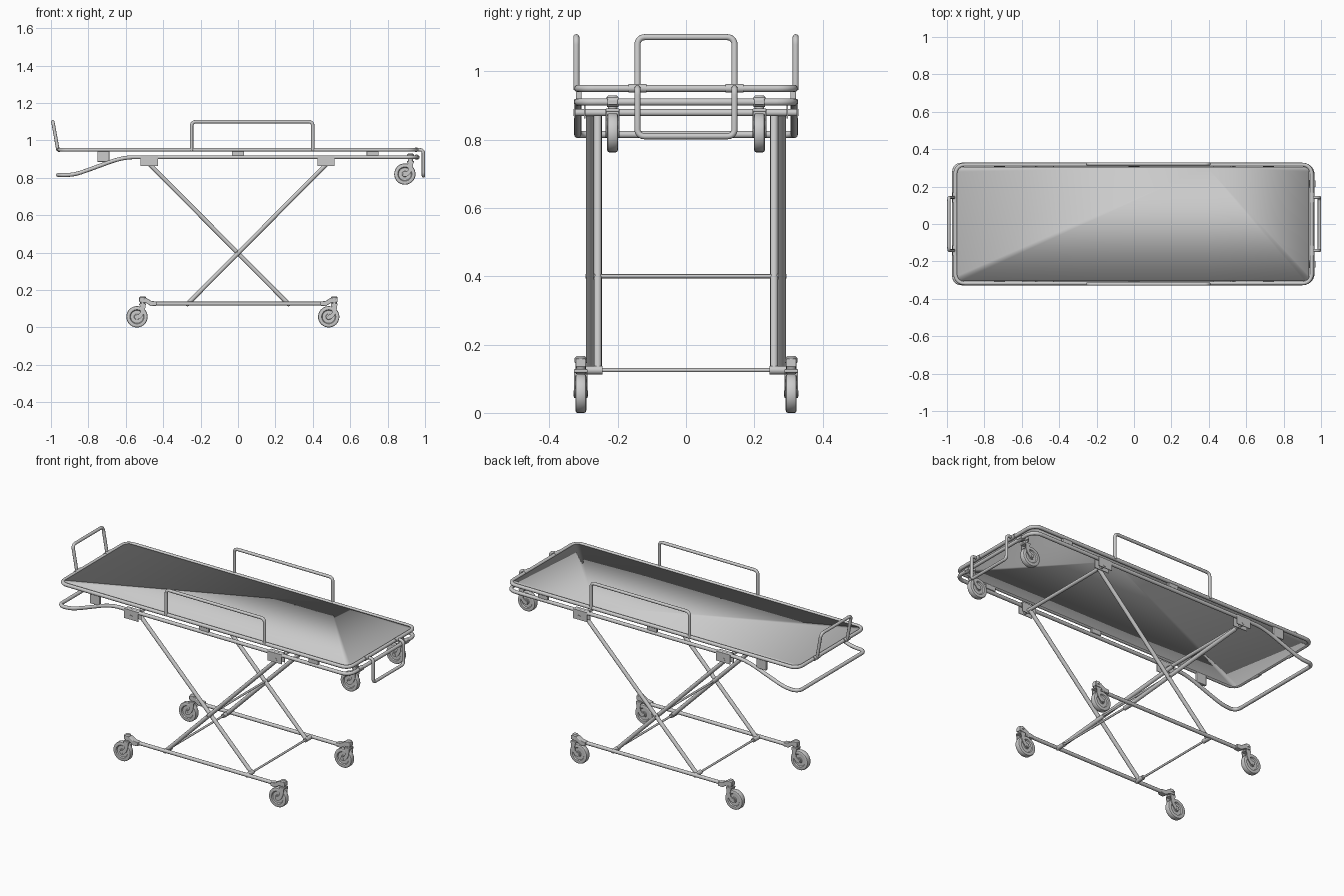
import bpy, bmesh, math
from mathutils import Vector

if "Cube" in bpy.data.objects:
    bpy.data.objects.remove(bpy.data.objects["Cube"])


def tube(name, pts, r, fillet=0.0, cyclic=False):
    """Round bar along a path whose corners are rounded off."""
    P = [Vector(p) for p in pts]
    n, out = len(P), []
    for i, p in enumerate(P):
        if fillet == 0 or (not cyclic and i in (0, n - 1)):
            out.append(p)
            continue
        a, b = P[i - 1] - p, P[(i + 1) % n] - p
        d = min(fillet, a.length * 0.48, b.length * 0.48)
        a, b = p + a.normalized() * d, p + b.normalized() * d
        for k in range(7):
            t = k / 6
            w = 2 * t * (1 - t) * 0.8
            den = (1 - t) ** 2 + w + t * t
            out.append((a * (1 - t) ** 2 + p * w + b * t * t) / den)
    cu = bpy.data.curves.new(name, 'CURVE')
    cu.dimensions = '3D'
    cu.bevel_depth, cu.bevel_resolution, cu.use_fill_caps = r, 4, True
    sp = cu.splines.new('POLY')
    sp.points.add(len(out) - 1)
    for q, v in zip(sp.points, out):
        q.co = (*v, 1)
    sp.use_cyclic_u = cyclic
    ob = bpy.data.objects.new(name, cu)
    bpy.context.collection.objects.link(ob)
    bpy.ops.object.select_all(action='DESELECT')
    bpy.context.view_layer.objects.active = ob
    ob.select_set(True)
    bpy.ops.object.convert(target='MESH')
    bpy.ops.object.shade_smooth_by_angle(angle=math.radians(40))
    return ob


def finish(name, bm, bevel=0.0, angle=40):
    bmesh.ops.recalc_face_normals(bm, faces=bm.faces)
    me = bpy.data.meshes.new(name)
    bm.to_mesh(me)
    bm.free()
    ob = bpy.data.objects.new(name, me)
    bpy.context.collection.objects.link(ob)
    if bevel:
        m = ob.modifiers.new('bevel', 'BEVEL')
        m.width, m.segments, m.limit_method = bevel, 3, 'ANGLE'
    bpy.ops.object.select_all(action='DESELECT')
    bpy.context.view_layer.objects.active = ob
    ob.select_set(True)
    bpy.ops.object.shade_smooth_by_angle(angle=math.radians(angle))
    return ob


def prism(name, outline, axis, lo, hi, bevel=0.0):
    """Extrude a 2D outline: axis 'y' uses (x, z), axis 'z' uses (x, y)."""
    bm = bmesh.new()
    place = (lambda u, v, w: (u, w, v)) if axis == 'y' else (lambda u, v, w: (u, v, w))
    f = bm.faces.new([bm.verts.new(place(u, v, lo)) for u, v in outline])
    ext = bmesh.ops.extrude_face_region(bm, geom=[f])['geom']
    step = Vector(place(0, 0, hi - lo))
    bmesh.ops.translate(bm, vec=step, verts=[g for g in ext if isinstance(g, bmesh.types.BMVert)])
    return finish(name, bm, bevel)


def box(name, x, y, z, sx, sy, sz, bevel=0.003):
    o = [(x - sx / 2, y - sy / 2), (x + sx / 2, y - sy / 2), (x + sx / 2, y + sy / 2), (x - sx / 2, y + sy / 2)]
    return prism(name, o, 'z', z - sz / 2, z + sz / 2, bevel)


def lathe(name, profile, centre, axis, seg=32):
    """Revolve (radius, height) pairs around y or z."""
    bm = bmesh.new()
    vs = [bm.verts.new((r, 0, h)) for r, h in profile]
    es = [bm.edges.new(e) for e in zip(vs, vs[1:])]
    bmesh.ops.spin(bm, geom=vs + es, cent=(0, 0, 0), axis=(0, 0, 1), angle=math.tau, steps=seg)
    bmesh.ops.remove_doubles(bm, verts=bm.verts, dist=1e-5)
    ob = finish(name, bm)
    ob.location = centre
    if axis == 'y':
        ob.rotation_euler.x = math.pi / 2
    return ob


def caster(name, x, y, z):
    """Swivel caster, positioned by its wheel centre."""
    half = [(0, .012), (.014, .012), (.016, .009), (.034, .009), (.038, .015), (.05, .016), (.055, .014), (.057, .010)]
    lathe(name + '_wheel', half + [(r, -h) for r, h in reversed(half)], (x, y, z), 'y')
    lathe(name + '_hub', [(0, .021), (.009, .021), (.009, -.021), (0, -.021)], (x, y, z), 'y', 16)
    # curved hook-shaped fork arms
    arm = [(-.012, -.005), (0, -.014), (.016, -.011), (.031, .006), (.042, .03), (.046, .064),
           (.014, .064), (.02, .04), (.016, .02), (.006, .012), (-.008, .009)]
    for s in (-1, 1):
        prism(name + '_fork', [(x + u, z + v) for u, v in arm], 'y', y + s * .018 - .002, y + s * .018 + .002)
    box(name + '_fork_crown', x + .03, y, z + .066, .036, .04, .01)
    lathe(name + '_swivel', [(0, 0), (.014, 0), (.014, .022), (.018, .024), (.018, .038), (.012, .043), (0, .043)],
          (x + .03, y, z + .066), 'z', 20)


def rounded(x0, x1, y0, y1, r, n=6):
    out = []
    for cx, cy, a in ((x1 - r, y1 - r, 0), (x0 + r, y1 - r, 90), (x0 + r, y0 + r, 180), (x1 - r, y0 + r, 270)):
        for k in range(n + 1):
            t = math.radians(a + 90 * k / n)
            out.append((cx + r * math.cos(t), cy + r * math.sin(t)))
    return out


# Bed: thin sheet, smooth shaded over its rim, both faces fanned from one edge point
o = rounded(-.948, .936, -.304, .304, .025)
o = [(.39, .304)] + o[7:21] + [(-.25, -.304), (.4, -.304)] + o[21:] + o[:7]
bm = bmesh.new()
top, low = ([bm.verts.new((x, y, z)) for x, y in o] for z in (.954, .944))
for i in range(len(o)):
    j = (i + 1) % len(o)
    bm.faces.new((top[i], top[j], low[j], low[i]))
    if i and j:
        for ring in (top, low):
            bm.faces.new((ring[0], ring[i], ring[j]))
finish('bed_sheet', bm, angle=180)
tube('upper_frame', [(-.955, -.317, .95), (.95, -.317, .95), (.95, .317, .95), (-.955, .317, .95)], .0105, .05, True)

# Lower frame, sweeping down into a handle at the foot
half = [(.955, .91), (-.59, .91), (-.66, .894), (-.8, .842), (-.88, .815), (-.962, .815)]
tube('lower_frame', [(x, -.317, z) for x, z in half] + [(x, .317, z) for x, z in reversed(half)], .0105, .055, True)

# Spacers between the two frames, and side guard rails
for s in (-1, 1):
    for x, lo in ((0, .918), (.72, .918), (-.72, .885)):
        box('frame_spacer', x, s * .314, (lo + .946) / 2, .065, .016, .946 - lo)
    tube('side_guard', [(-.248, s * .321, .945), (-.248, s * .321, 1.1), (.4, s * .321, 1.1), (.4, s * .321, .945)], .009, .022)

# Foot hoop and hanging head hoop
tube('foot_hoop', [(-.962, -.142, .945), (-.99, -.142, 1.1), (-.99, .142, 1.1), (-.962, .142, .945)], .009, .022)
tube('head_hoop', [(.95, -.142, .95), (.991, -.142, .95), (.991, -.142, .81), (.991, .142, .81), (.991, .142, .95),
                   (.95, .142, .95)], .009, .02)
for s in (-1, 1):
    for x in (-.957, .952):
        tube('hoop_sleeve', [(x, s * .142 - .026, .95), (x, s * .142 + .026, .95)], .0125)

# Scissor legs with cross bars
for s in (-1, 1):
    tube('inner_leg', [(-.475, s * .258, .875), (.27, s * .258, .125)], .0115)
    tube('outer_leg', [(.475, s * .281, .875), (-.27, s * .281, .125)], .0115)
    for x in (-.475, .47):
        # U-shaped leg bracket with pivot pin
        o = [(x - .046, .918), (x + .046, .918), (x + .046, .862), (x - .046, .862)]
        for y in (.296, .326):
            prism('leg_bracket_plate', o, 'y', s * y - .002, s * y + .002)
        box('leg_bracket_top', x, s * .311, .916, .092, .032, .006)
    for x in (-.27, .27):
        tube('lower_pivot', [(x, s * .245, .125), (x, s * .305, .125)], .0125)
for x in (-.475, .475):
    tube('upper_cross_bar', [(x, -.33, .879), (x, .33, .879)], .0105)
for x in (-.27, .27):
    tube('lower_cross_bar', [(x, -.26, .125), (x, .26, .125)], .006)
tube('centre_pivot_bar', [(0, -.294, .4), (0, .294, .4)], .006)

# Base rails with caster arms at both ends
for s in (-1, 1):
    tube('base_rail', [(-.45, s * .302, .127), (.46, s * .302, .127)], .0105)
    for x, d in ((-.51, 1), (.515, -1)):
        o = [(x + d * .075, .116), (x + d * .075, .138), (x + d * .045, .142), (x + d * .02, .158), (x - d * .018, .158),
             (x - d * .018, .135), (x + d * .02, .13), (x + d * .045, .114)]
        prism('caster_arm', o, 'y', s * .308 - .015, s * .308 + .015, .003)
        caster('base_caster', x - .03, s * .308, .057)

# Loading casters under the head end
for s in (-1, 1):
    caster('head_caster', .892, s * .215, .82)
    box('head_caster_arm', .94, s * .215, .91, .06, .03, .016)
    tube('head_caster_clamp', [(.955, s * .215 - .017, .91), (.955, s * .215 + .017, .91)], .0145)
